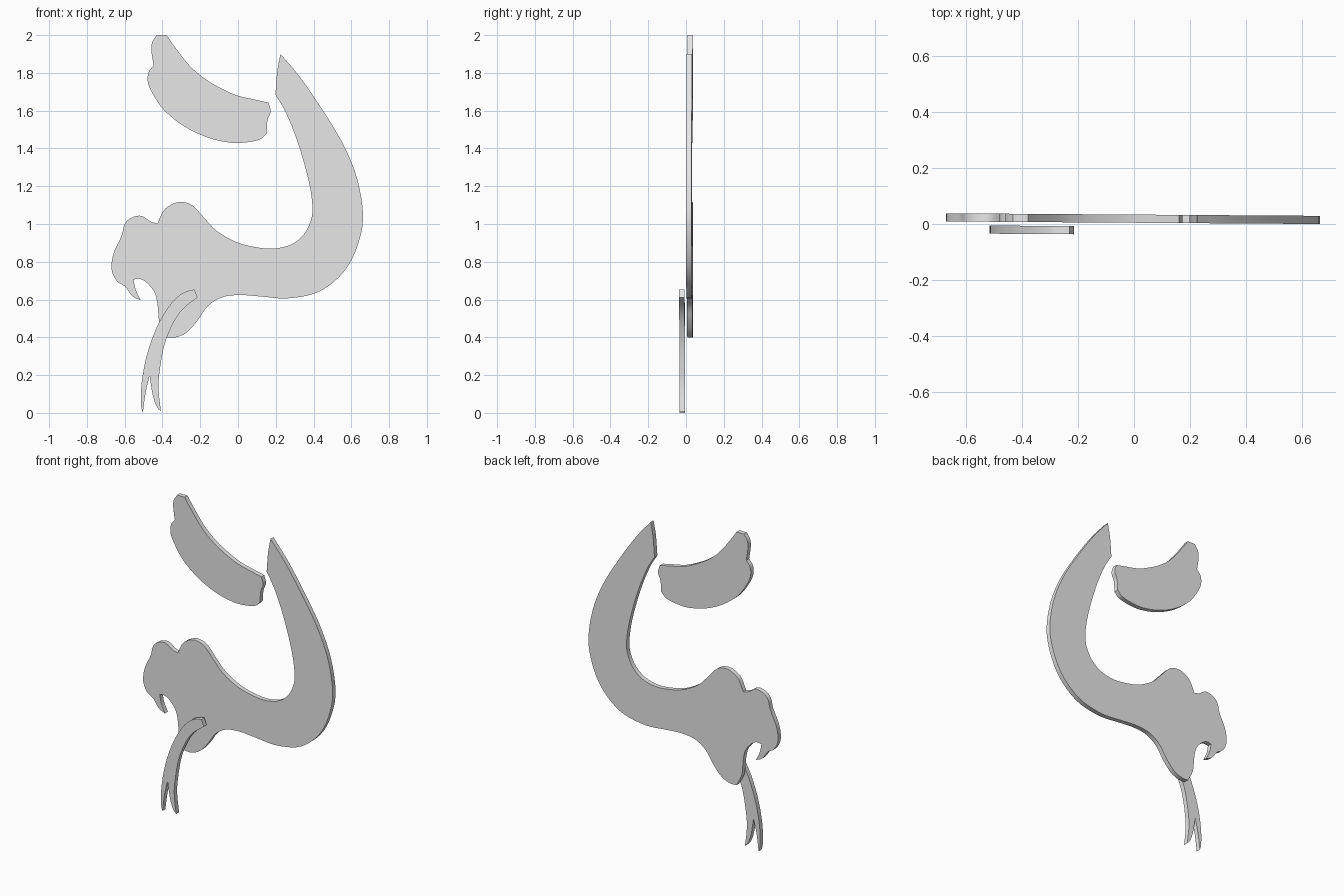
import bpy, bmesh, math
from mathutils import Vector

THICK = 0.029      # plate thickness
SLOPE = -0.0068    # plates are turned very slightly about z

grey = bpy.data.materials.new("grey")
grey.diffuse_color = (0.8, 0.8, 0.8, 1)


def smooth_run(pts, steps=4):
    """Catmull-Rom through an open run of points; the run ends stay sharp."""
    p = [Vector(q) for q in pts]
    if len(p) == 2:
        return p[:1]
    p = [2 * p[0] - p[1]] + p + [2 * p[-1] - p[-2]]
    out = []
    for a, b, c, d in zip(p, p[1:], p[2:], p[3:]):
        for i in range(steps):
            t = i / steps
            out.append(0.5 * (2 * b + (c - a) * t + (2 * a - 5 * b + 4 * c - d) * t * t
                              + (3 * b - a - 3 * c + d) * t ** 3))
    return out


def plate(name, runs, y_mid):
    """Extruded plate whose outline is a loop of smooth runs meeting at corners."""
    outline = []
    for i, run in enumerate(runs):
        outline += smooth_run(run + [runs[(i + 1) % len(runs)][0]])
    bm = bmesh.new()
    front, back = [], []
    for x, z in outline:
        y = y_mid + SLOPE * x
        front.append(bm.verts.new((x, y - THICK / 2, z)))
        back.append(bm.verts.new((x, y + THICK / 2, z)))
    bm.faces.new(front)
    bm.faces.new(back[::-1])
    n = len(front)
    for i in range(n):
        j = (i + 1) % n
        bm.faces.new((front[j], front[i], back[i], back[j]))
    bmesh.ops.recalc_face_normals(bm, faces=bm.faces[:])
    bmesh.ops.triangulate(bm, faces=[f for f in bm.faces if len(f.verts) > 4])
    mesh = bpy.data.meshes.new(name)
    bm.to_mesh(mesh)
    bm.free()
    mesh.materials.append(grey)
    ob = bpy.data.objects.new(name, mesh)
    bpy.context.collection.objects.link(ob)
    bpy.ops.object.select_all(action='DESELECT')
    ob.select_set(True)
    bpy.context.view_layer.objects.active = ob
    bpy.ops.object.shade_smooth_by_angle(angle=math.radians(30))


# Curved body with head, jaw and fang
plate("body", [
    # outer edge, belly and lower jaw
    [(.225, 1.9), (.33, 1.775), (.457, 1.59), (.563, 1.41), (.632, 1.235), (.662, 1.05),
     (.643, .918), (.59, .79), (.51, .696), (.405, .632), (.257, .606), (.124, .616),
     (.008, .624), (-.087, .611), (-.161, .564), (-.214, .489), (-.272, .426), (-.33, .4)],
    # jaw tip and mouth
    [(-.378, .4), (-.415, .474), (-.426, .574), (-.442, .638), (-.484, .69), (-.521, .71)],
    # fang
    [(-.553, .706), (-.542, .653)],
    [(-.516, .597), (-.558, .617)],
    # snout and brow
    [(-.598, .67), (-.643, .7), (-.669, .76), (-.659, .844), (-.616, .939), (-.6, 1.0),
     (-.563, 1.034), (-.511, 1.043), (-.463, 1.013)],
    # back of the head and inner edge
    [(-.426, 1.003), (-.394, 1.071), (-.352, 1.103), (-.304, 1.117), (-.241, 1.098),
     (-.177, 1.03), (-.108, .96), (-.003, .902), (.103, .876), (.193, .87), (.283, .892),
     (.347, .944), (.384, 1.013), (.394, 1.093), (.373, 1.235), (.315, 1.436), (.251, 1.595)],
    # end of the body
    [(.198, 1.685), (.208, 1.81)],
], 0.019)

# Separate tail piece
plate("tail_piece", [
    [(-.431, 2.0)],
    [(-.378, 2.0), (-.336, 1.94), (-.257, 1.839), (-.177, 1.77), (-.087, 1.717),
     (-.003, 1.68), (.087, 1.659)],
    [(.161, 1.643), (.173, 1.595), (.156, 1.548)],
    [(.151, 1.479), (.114, 1.447), (.034, 1.431), (-.045, 1.431), (-.161, 1.458),
     (-.283, 1.516), (-.389, 1.6), (-.452, 1.69), (-.477, 1.749), (-.474, 1.802)],
    [(-.447, 1.839), (-.458, 1.913), (-.455, 1.96)],
], 0.019)

# Forked tongue in front of the jaw
plate("tongue", [
    [(-.23, .653)],
    [(-.214, .611), (-.288, .553), (-.341, .479), (-.389, .362), (-.415, .22), (-.421, .124)],
    [(-.408, .008), (-.431, .035), (-.452, .098)],
    [(-.468, .198), (-.489, .108)],
    [(-.504, 0.0), (-.513, .04), (-.511, .151), (-.484, .3), (-.431, .452), (-.362, .569),
     (-.304, .627), (-.257, .648)],
], -0.0235)
